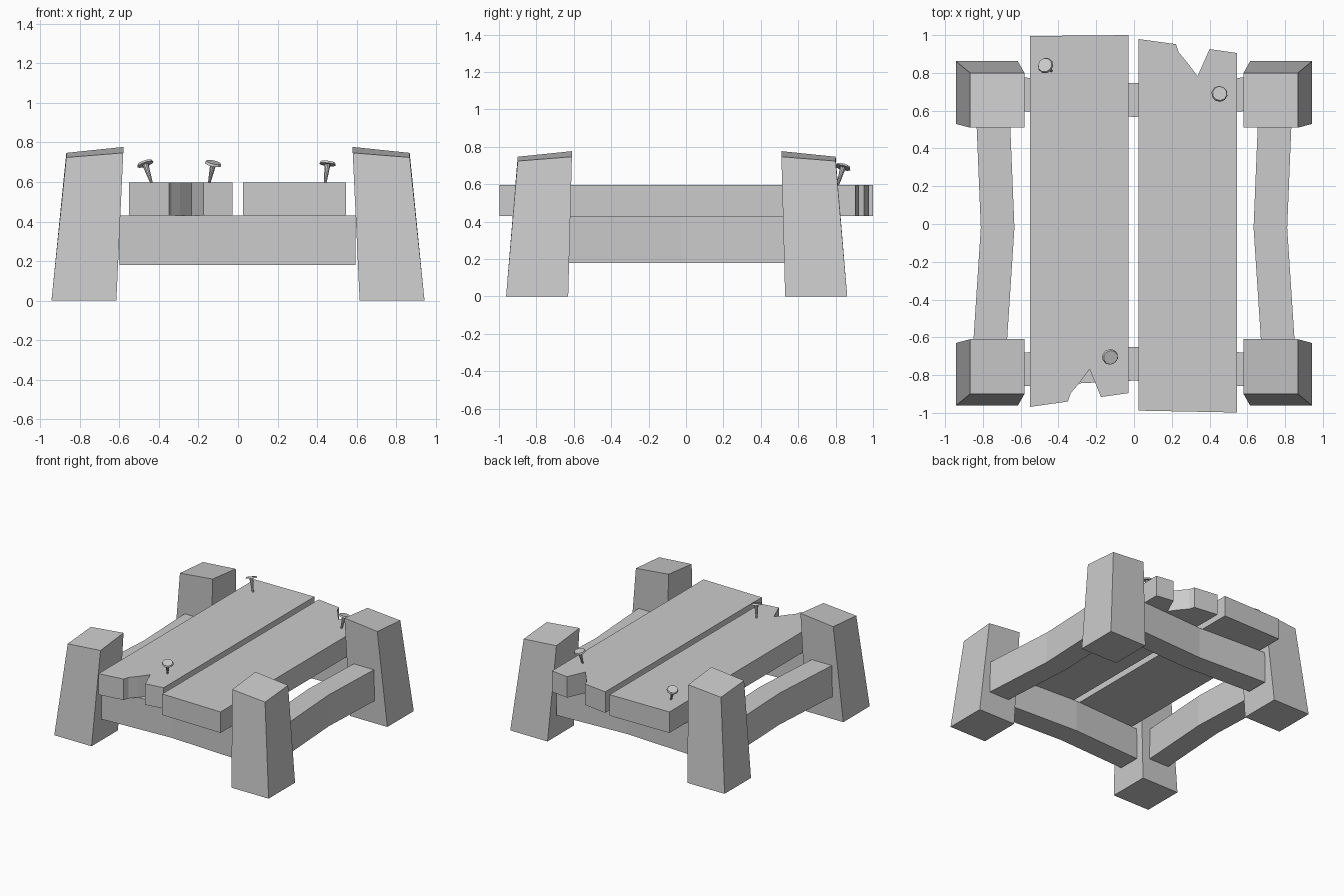
import bpy, bmesh
from mathutils import Vector

if "Cube" in bpy.data.objects:
    bpy.data.objects.remove(bpy.data.objects["Cube"])


def finish(bm, name):
    bmesh.ops.recalc_face_normals(bm, faces=bm.faces[:])
    mesh = bpy.data.meshes.new(name)
    bm.to_mesh(mesh)
    bm.free()
    obj = bpy.data.objects.new(name, mesh)
    bpy.context.collection.objects.link(obj)
    return obj


def loft(name, lower, upper):
    """Solid between two matching rings of points."""
    bm = bmesh.new()
    a = [bm.verts.new(p) for p in lower]
    b = [bm.verts.new(p) for p in upper]
    bm.faces.new(a)
    bm.faces.new(b)
    n = len(a)
    for i in range(n):
        j = (i + 1) % n
        bm.faces.new((a[i], a[j], b[j], b[i]))
    return finish(bm, name)


def slab(name, outline, z0, z1):
    return loft(name, [(x, y, z0) for x, y in outline], [(x, y, z1) for x, y in outline])


# Tapered corner posts with tops sloping outwards
for sx, side in ((-1, "left"), (1, "right")):
    for sy, end in ((-1, "front"), (1, "back")):
        def at(x, y, z):
            return (sx * x, -0.05 + sy * y, z)
        bottom = [at(0.615, 0.58, 0), at(0.943, 0.58, 0), at(0.943, 0.912, 0), at(0.615, 0.912, 0)]
        top = [at(0.58, 0.56, 0.777), at(0.868, 0.56, 0.747), at(0.868, 0.85, 0.724), at(0.58, 0.85, 0.747)]
        loft(f"{end}_{side}_post", bottom, top)

# Rails between the posts, bowed inwards at the middle
H = 0.089
for side, s in (("left", -1), ("right", 1)):
    path = [(0.762, -0.63), (0.722, -0.02), (0.745, 0.54)]
    outline = [(s * (x - H), y) for x, y in path] + [(s * (x + H), y) for x, y in reversed(path)]
    slab(f"{side}_rail", outline, 0.18, 0.43)
for end, y_end, y_mid in (("front", -0.77, -0.74), ("back", 0.687, 0.656)):
    path = [(-0.598, y_end), (0, y_mid), (0.595, y_end)]
    outline = [(x, y - H) for x, y in path] + [(x, y + H) for x, y in reversed(path)]
    slab(f"{end}_rail", outline, 0.18, 0.43)

# Two planks, each with one splintered end
slab("left_plank", [(-0.55, 0.995), (-0.55, -0.968), (-0.35, -0.94), (-0.335, -0.895),
                    (-0.293, -0.847), (-0.235, -0.768), (-0.175, -0.916), (-0.028, -0.895),
                    (-0.028, 1.0)], 0.43, 0.597)
slab("right_plank", [(0.025, -0.988), (0.025, 0.979), (0.222, 0.952), (0.236, 0.91),
                     (0.286, 0.85), (0.336, 0.782), (0.4, 0.926), (0.545, 0.905),
                     (0.545, -0.998)], 0.43, 0.597)


# Bent nails: a pointed shank under a flat head
def nail(name, base, head):
    base, head = Vector(base), Vector(head)
    axis = head - base
    rot = axis.to_track_quat('Z', 'Y').to_matrix().to_4x4()
    bm = bmesh.new()
    for r1, r2, z0, z1 in ((0.005, 0.016, -0.02, axis.length),
                           (0.043, 0.038, axis.length - 0.006, axis.length + 0.006)):
        new = bmesh.ops.create_cone(bm, cap_ends=True, segments=10, radius1=r1, radius2=r2, depth=z1 - z0)
        bmesh.ops.translate(bm, verts=new["verts"], vec=(0, 0, (z0 + z1) / 2))
    bmesh.ops.transform(bm, matrix=rot, verts=bm.verts[:])
    bmesh.ops.translate(bm, verts=bm.verts[:], vec=base)
    finish(bm, name)


nail("left_back_nail", (-0.438, 0.812, 0.597), (-0.47, 0.84, 0.694))
nail("left_front_nail", (-0.145, -0.68, 0.597), (-0.125, -0.705, 0.694))
nail("right_back_nail", (0.441, 0.67, 0.597), (0.453, 0.69, 0.694))
